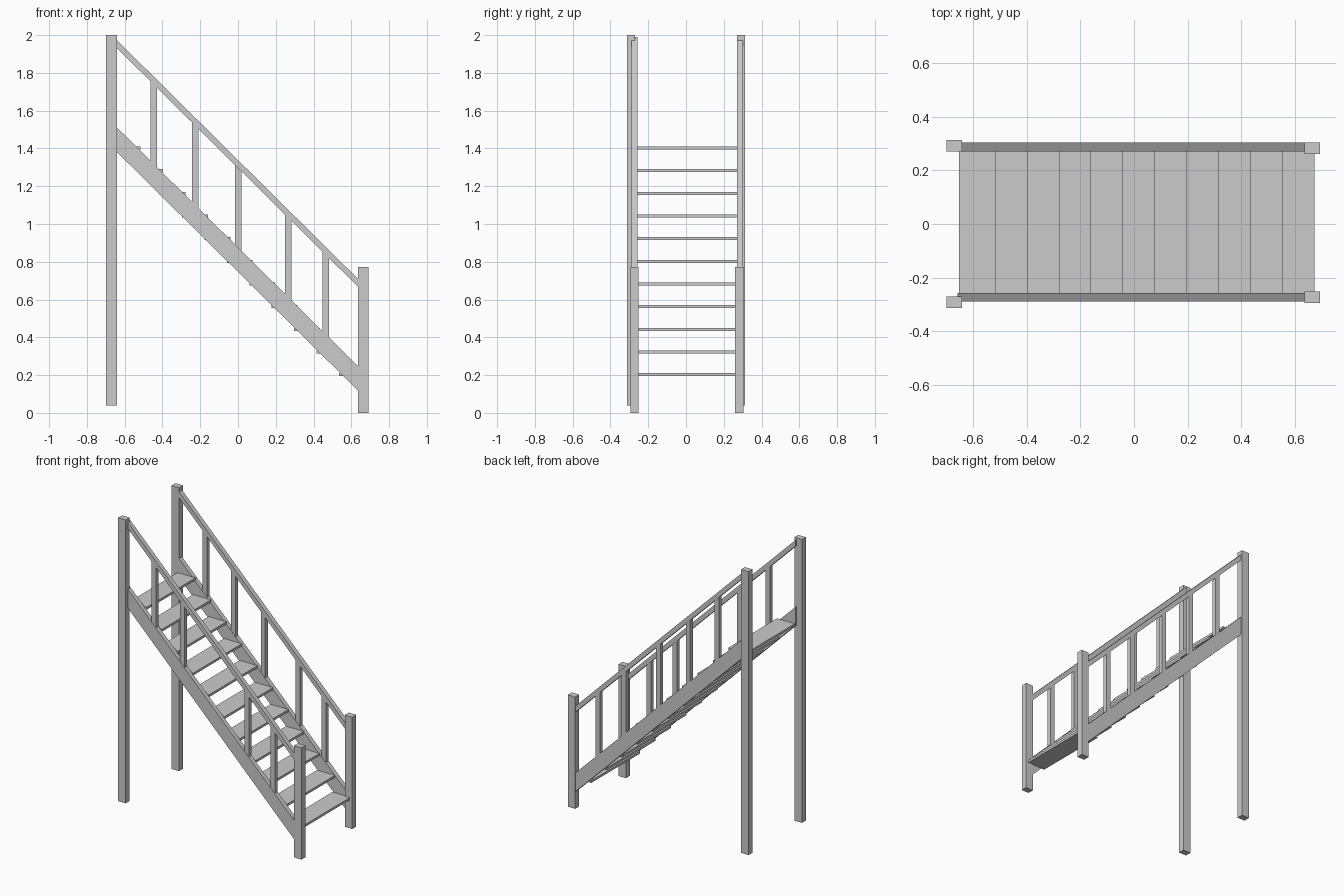
import bpy, bmesh

if "Cube" in bpy.data.objects:
    bpy.data.objects.remove(bpy.data.objects["Cube"])


def prism(name, profile, y0, y1):
    """Extrude an x-z outline from y0 to y1."""
    bm = bmesh.new()
    face = bm.faces.new([bm.verts.new((x, y0, z)) for x, z in profile])
    ext = bmesh.ops.extrude_face_region(bm, geom=[face])
    verts = [g for g in ext["geom"] if isinstance(g, bmesh.types.BMVert)]
    bmesh.ops.translate(bm, verts=verts, vec=(0, y1 - y0, 0))
    bmesh.ops.recalc_face_normals(bm, faces=bm.faces[:])
    mesh = bpy.data.meshes.new(name)
    bm.to_mesh(mesh)
    bm.free()
    obj = bpy.data.objects.new(name, mesh)
    bpy.context.collection.objects.link(obj)
    return obj


def box(name, x0, x1, y0, y1, z0, z1):
    return prism(name, [(x0, z0), (x1, z0), (x1, z1), (x0, z1)], y0, y1)


SLOPE = -0.99


def rail_z(x):
    return 1.97 + SLOPE * (x + 0.638)


def stringer_z(x):
    return 1.508 + SLOPE * (x + 0.638)


def sloped(name, top, x0, x1, y0, y1, depth):
    """Board following the stair pitch, with plumb-cut ends."""
    prism(name, [(x0, top(x0) - depth), (x1, top(x1) - depth),
                 (x1, top(x1)), (x0, top(x0))], y0, y1)


# Per side: tall post y, short post y, board y, upper end of boards, balusters
sides = {
    "front": ((-0.313, -0.270), (-0.294, -0.251), (-0.288, -0.257), -0.657,
              (-0.445, -0.226, 0.266, 0.465)),
    "back": ((0.270, 0.313), (0.260, 0.304), (0.270, 0.303), -0.642,
             (-0.445, -0.226, 0.001, 0.266, 0.465)),
}
for side, (tall, short, board, x_top, balusters) in sides.items():
    # Newel posts
    box(side + "_upper_post", -0.698, -0.640, *tall, 0.04, 2.0)
    box(side + "_lower_post", 0.635, 0.692, *short, 0.0, 0.773)
    # Stringer and handrail
    sloped(side + "_stringer", stringer_z, x_top, 0.645, *board, 0.13)
    sloped(side + "_handrail", rail_z, x_top, 0.645, *board, 0.042)
    # Balusters, cut to the pitch at both ends
    for i, x in enumerate(balusters):
        a, b = x - 0.017, x + 0.017
        prism(f"{side}_baluster_{i + 1}",
              [(a, stringer_z(a) - 0.005), (b, stringer_z(b) - 0.005),
               (b, rail_z(b) - 0.038), (a, rail_z(a) - 0.038)],
              board[0] + 0.002, board[1] - 0.002)

# Treads
for i in range(11):
    nose = 0.671 - 0.1186 * i
    z = 0.202 + 0.12 * i
    box(f"tread_{i + 1}", nose - 0.137, nose, -0.26, 0.273, z - 0.008, z + 0.008)
